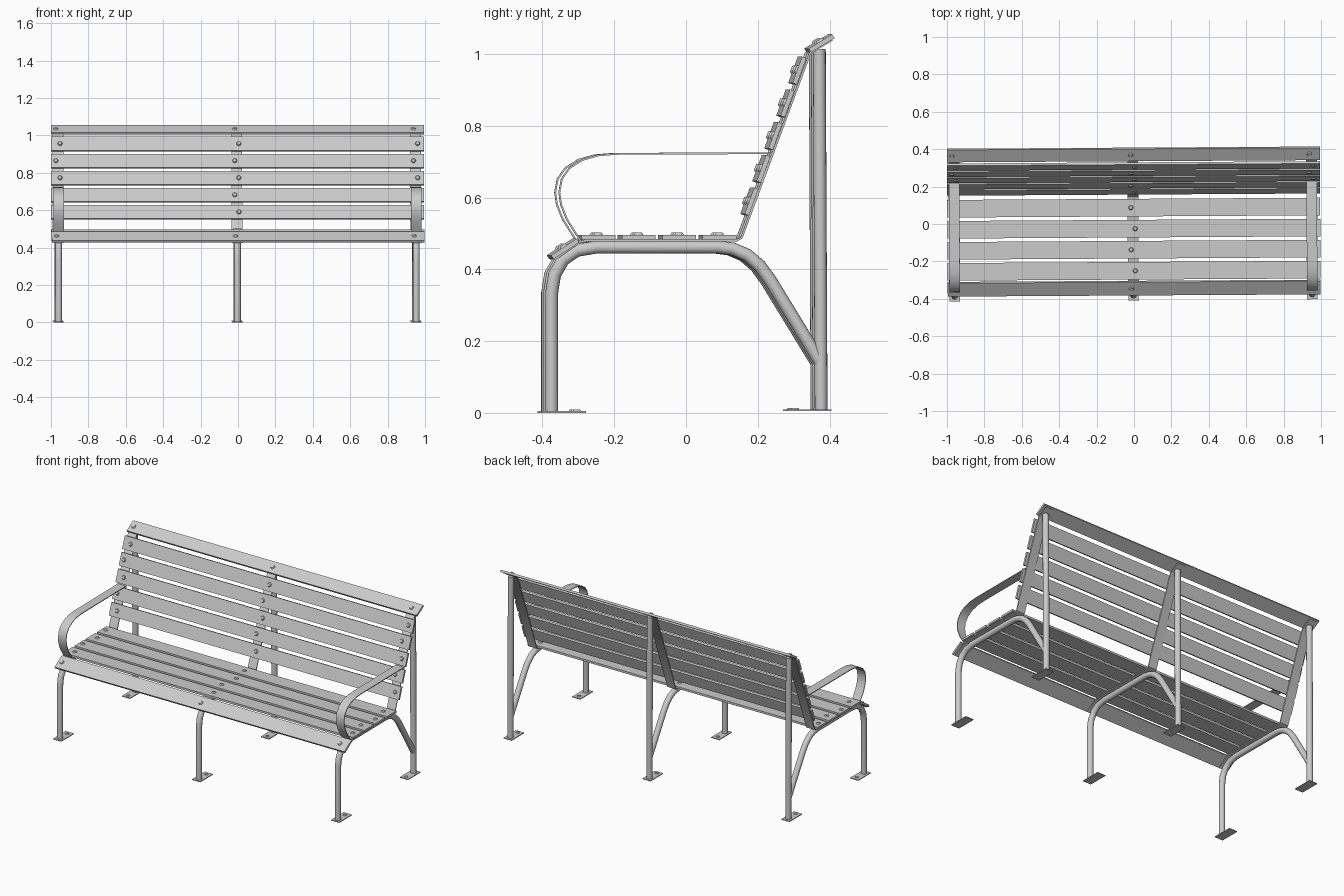
import bpy, bmesh, math
from mathutils import Matrix, Vector

if "Cube" in bpy.data.objects:
    bpy.data.objects.remove(bpy.data.objects["Cube"])

YAW = Matrix.Rotation(0.006, 4, 'Z')        # the bench stands very slightly turned
FRAMES = (-0.961, -0.005, 0.951)            # x of the three steel frames


def finish(name, bm, smooth=False):
    bmesh.ops.recalc_face_normals(bm, faces=bm.faces[:])
    bm.transform(YAW)
    me = bpy.data.meshes.new(name)
    bm.to_mesh(me)
    bm.free()
    ob = bpy.data.objects.new(name, me)
    bpy.context.collection.objects.link(ob)
    if smooth:
        bpy.ops.object.select_all(action='DESELECT')
        ob.select_set(True)
        bpy.context.view_layer.objects.active = ob
        bpy.ops.object.shade_smooth_by_angle(angle=math.radians(40))
    return ob


def sweep(name, path, profile, x):
    """Sweep a (normal, x) profile along a mitred path in the y-z plane."""
    pts = [Vector(p) for p in path]
    normals = []
    for a, b in zip(pts, pts[1:]):
        d = (b - a).normalized()
        normals.append(Vector((-d.y, d.x)))
    bm = bmesh.new()
    rings = []
    for i, p in enumerate(pts):
        n0, n1 = normals[max(i - 1, 0)], normals[min(i, len(normals) - 1)]
        m = (n0 + n1) / (1 + n0.dot(n1))
        rings.append([bm.verts.new((x + v, p.x + m.x * u, p.y + m.y * u)) for u, v in profile])
    k = len(profile)
    for r, s in zip(rings, rings[1:]):
        for j in range(k):
            bm.faces.new((r[j], r[(j + 1) % k], s[(j + 1) % k], s[j]))
    bm.faces.new(rings[0])
    bm.faces.new(rings[-1])
    return finish(name, bm, True)


def circle(r, n=16):
    return [(r * math.cos(2 * math.pi * i / n), r * math.sin(2 * math.pi * i / n)) for i in range(n)]


def flat(thick, width):
    t, w = thick / 2, width / 2
    return [(-t, -w), (t, -w), (t, w), (-t, w)]


def box(name, size, loc, tilt=0.0):
    bm = bmesh.new()
    bmesh.ops.create_cube(bm, size=1, matrix=Matrix.Translation(loc)
                          @ Matrix.Rotation(tilt, 4, 'X') @ Matrix.Diagonal((*size, 1)))
    return finish(name, bm)


def bolt(name, loc, tilt=0.0, lift=0.0):
    bm = bmesh.new()
    bmesh.ops.create_cone(bm, cap_ends=True, segments=12, radius1=0.013, radius2=0.009, depth=0.006,
                          matrix=Matrix.Translation(loc) @ Matrix.Rotation(tilt, 4, 'X')
                          @ Matrix.Translation((0, 0, lift)))
    return finish(name, bm)


# slats: (name, y, z, width, tilt)
T = 0.013
back = math.radians(70)
slats = [("front_edge_slat", -0.343, 0.457, 0.085, math.radians(33))]
slats += [("seat_slat", -0.25 + 0.1125 * i, 0.490, 0.094, 0.0) for i in range(4)]
for i in range(5):
    z = 0.589 + 0.0913 * i
    slats.append(("back_slat", 0.150 + (z - 0.486) * 0.3656 - 0.011, z, 0.078, back))
slats.append(("top_slat", 0.372, 1.030, 0.077, math.radians(31)))

for row, (name, y, z, w, tilt) in enumerate(slats):
    box(name, (1.994, w, T), (-0.001, y, z), tilt)
    for x in FRAMES:
        bolt(name + "_bolt", (x + (0.011 if row % 2 else -0.011), y, z), tilt, T / 2 + 0.003)

# steel frames
leg_path = [(-0.38, 0.003), (-0.38, 0.335), (-0.372, 0.385), (-0.348, 0.427), (-0.31, 0.453),
            (-0.255, 0.462), (0.085, 0.462), (0.125, 0.457), (0.165, 0.440), (0.2, 0.410),
            (0.23, 0.369), (0.368, 0.143)]
strap_path = [(-0.372, 0.428), (-0.303, 0.476), (-0.285, 0.481), (0.135, 0.481), (0.149, 0.488),
              (0.340, 1.003), (0.350, 1.009), (0.401, 1.040)]
for x in FRAMES:
    sweep("bent_leg_tube", leg_path, circle(0.0178), x)
    sweep("rear_post", [(0.371, 0.008), (0.366, 1.014)], circle(0.0178), x)
    sweep("slat_support_strap", strap_path, flat(0.006, 0.058), x)
    box("front_foot_plate", (0.056, 0.124, 0.005), (x, -0.346, 0.0025))
    box("rear_foot_plate", (0.056, 0.124, 0.005), (x, 0.338, 0.0075))
    bolt("front_foot_bolt", (x, -0.31, 0.006))
    bolt("rear_foot_bolt", (x, 0.298, 0.011))

# armrests at both ends
arm_path = [(0.237, 0.724), (-0.2, 0.722), (-0.25, 0.718), (-0.295, 0.705), (-0.331, 0.682),
            (-0.352, 0.652), (-0.359, 0.615), (-0.354, 0.58), (-0.338, 0.54), (-0.297, 0.475)]
for x in (FRAMES[0], FRAMES[2]):
    sweep("armrest", arm_path, flat(0.005, 0.056), x)
